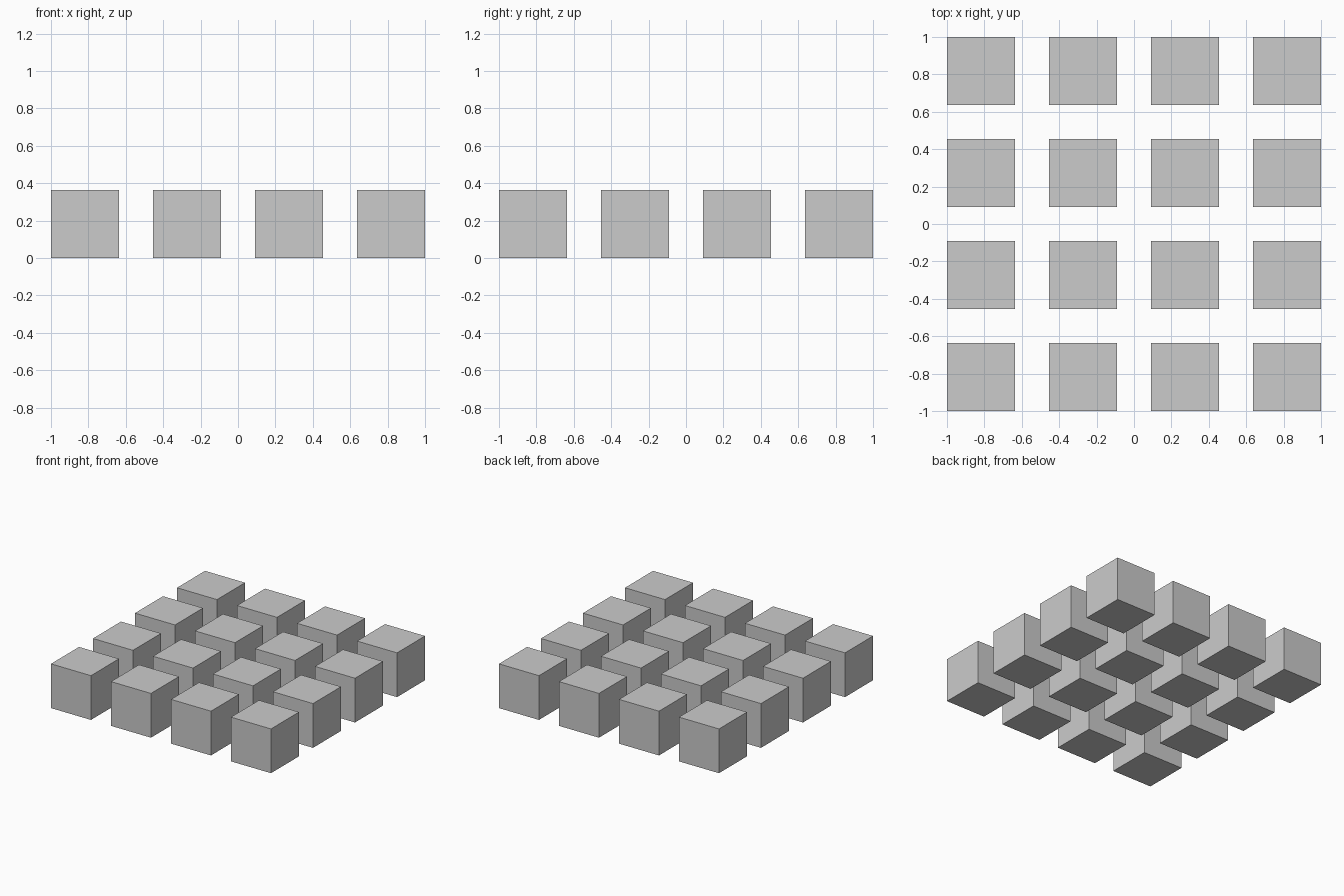
import bpy

if "Cube" in bpy.data.objects:
    bpy.data.objects.remove(bpy.data.objects["Cube"])

COUNT = 4
SIZE = 2 / 5.5        # cube edge; gaps are half an edge
PITCH = SIZE * 1.5


def add_cube(name, x, y):
    bpy.ops.mesh.primitive_cube_add(size=SIZE, location=(x, y, SIZE / 2))
    bpy.context.object.name = name


# Square grid of separate cubes standing on the ground
for row in range(COUNT):
    for col in range(COUNT):
        x = (col - (COUNT - 1) / 2) * PITCH
        y = (row - (COUNT - 1) / 2) * PITCH
        add_cube(f"cube_row{row + 1}_column{col + 1}", x, y)
